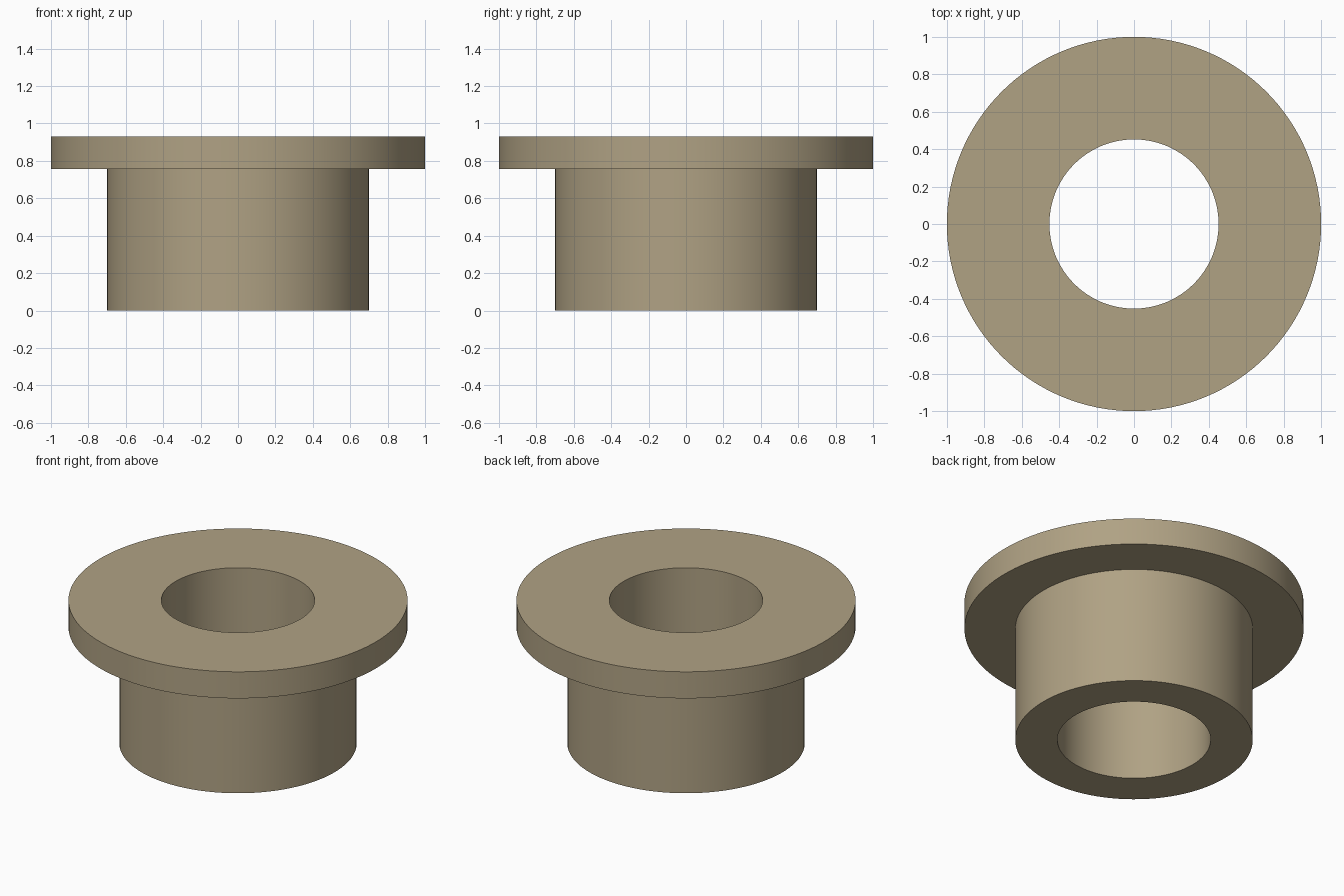
import bpy, bmesh, math

if "Cube" in bpy.data.objects:
    bpy.data.objects.remove(bpy.data.objects["Cube"])

SEGMENTS = 128

# Closed cross-section of the bushing as (radius, height)
BORE, BODY, FLANGE = 0.452, 0.70, 1.0
SHOULDER, TOP = 0.757, 0.93
profile = [(BORE, 0), (BODY, 0), (BODY, SHOULDER),
           (FLANGE, SHOULDER), (FLANGE, TOP), (BORE, TOP)]

# Single flat colour
tan = bpy.data.materials.new("bronze tan")
tan.diffuse_color = (0.434, 0.361, 0.231, 1)
tan.use_nodes = True
tan.node_tree.nodes["Principled BSDF"].inputs["Base Color"].default_value = tan.diffuse_color

# Revolve the section around z
bm = bmesh.new()
rings = []
for i in range(SEGMENTS):
    a = 2 * math.pi * i / SEGMENTS
    rings.append([bm.verts.new((r * math.cos(a), r * math.sin(a), z))
                  for r, z in profile])
n = len(profile)
for i, ring in enumerate(rings):
    following = rings[(i + 1) % SEGMENTS]
    for j in range(n):
        k = (j + 1) % n
        bm.faces.new((ring[j], following[j], following[k], ring[k]))
bmesh.ops.recalc_face_normals(bm, faces=bm.faces)

mesh = bpy.data.meshes.new("flanged_bushing")
bm.to_mesh(mesh)
bm.free()
mesh.materials.append(tan)
bushing = bpy.data.objects.new("flanged_bushing", mesh)
bpy.context.collection.objects.link(bushing)

# Smooth round walls with crisp rims
bpy.context.view_layer.objects.active = bushing
bushing.select_set(True)
bpy.ops.object.shade_smooth_by_angle(angle=math.radians(30))
